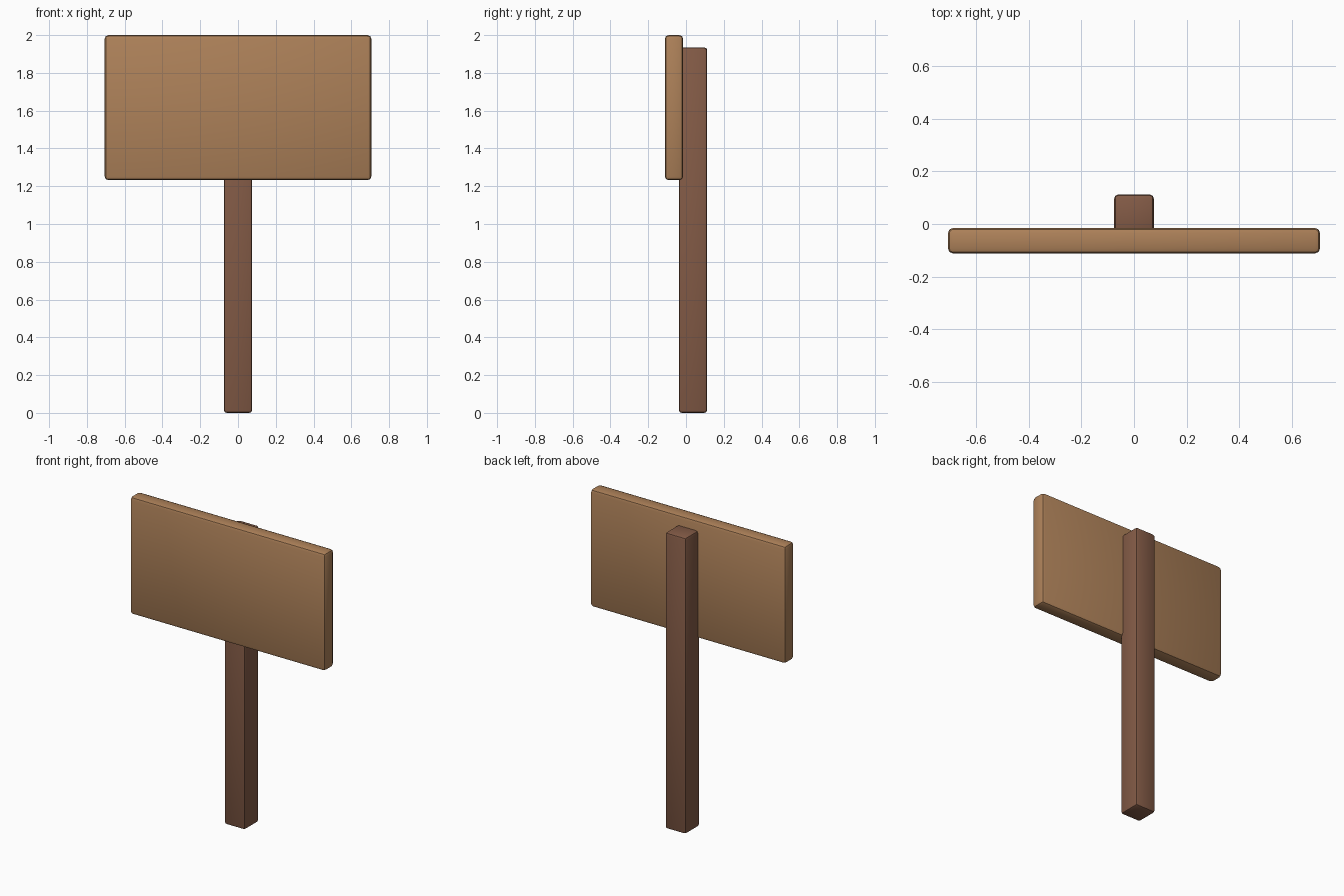
import bpy

if "Cube" in bpy.data.objects:
    bpy.data.objects.remove(bpy.data.objects["Cube"])


def material(name, colour):
    mat = bpy.data.materials.new(name)
    mat.diffuse_color = (*colour, 1.0)
    mat.use_nodes = True
    mat.node_tree.nodes["Principled BSDF"].inputs["Base Color"].default_value = mat.diffuse_color
    return mat


def rounded_box(name, low, high, mat, radius):
    """Box between two corners with softly rounded edges."""
    centre = [(a + b) / 2 for a, b in zip(low, high)]
    bpy.ops.mesh.primitive_cube_add(size=1, location=centre)
    obj = bpy.context.object
    obj.name = name
    obj.scale = [b - a for a, b in zip(low, high)]
    bpy.ops.object.transform_apply(location=False, rotation=False, scale=True)
    bevel = obj.modifiers.new("rounded_edges", 'BEVEL')
    bevel.width = radius
    bevel.segments = 2
    bpy.ops.object.modifier_apply(modifier=bevel.name)
    obj.data.materials.append(mat)
    bpy.ops.object.shade_smooth_by_angle(angle=0.6)
    return obj


light_wood = material("light_wood", (0.42, 0.22, 0.10))
dark_wood = material("dark_wood", (0.23, 0.105, 0.062))

# Upright post, its front slightly sunk into the board
rounded_box("post", (-0.075, -0.038, 0.0), (0.075, 0.112, 1.935), dark_wood, 0.015)

# Wide sign board fixed to the front of the post
rounded_box("sign_board", (-0.706, -0.112, 1.232), (0.706, -0.015, 2.0), light_wood, 0.02)
